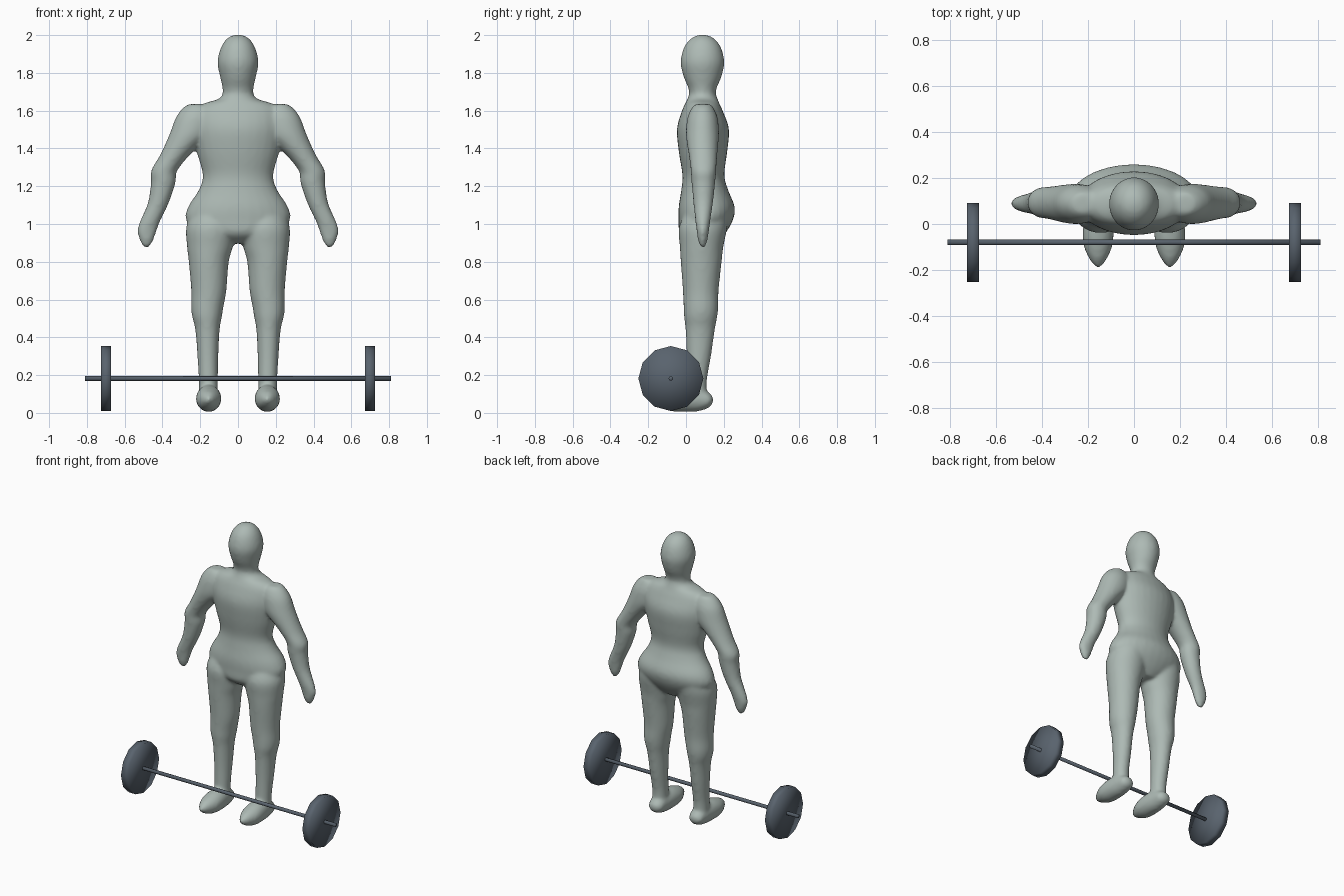
import bpy, bmesh, math
from mathutils import Vector

cube = bpy.data.objects.get("Cube")
if cube:
    bpy.data.objects.remove(cube)


def material(name, rgb):
    m = bpy.data.materials.new(name)
    m.use_nodes = True
    m.diffuse_color = (*rgb, 1)
    m.node_tree.nodes["Principled BSDF"].inputs["Base Color"].default_value = (*rgb, 1)
    return m


SKIN = material("pale grey green", (0.42, 0.49, 0.46))
STEEL = material("dark slate", (0.10, 0.125, 0.155))


def spline(rows, steps=4):
    """Smoothly interpolate rows of section values."""
    out = []
    for i in range(len(rows) - 1):
        p = [Vector(rows[max(0, min(len(rows) - 1, i + k))]) for k in (-1, 0, 1, 2)]
        for s in range(steps):
            t = s / steps
            out.append(0.5 * (2 * p[1] + (p[2] - p[0]) * t
                              + (2 * p[0] - 5 * p[1] + 4 * p[2] - p[3]) * t ** 2
                              + (3 * p[1] - p[0] - 3 * p[2] + p[3]) * t ** 3))
    return out + [Vector(rows[-1])]


def loft(bm, rows, place, sides=28):
    """Closed tube; rows are (along, u_min, u_max, v_min, v_max)."""
    rings = []
    for a, u0, u1, v0, v1 in spline(rows):
        ring = []
        for k in range(sides):
            ang = math.tau * k / sides
            u = (u0 + u1) / 2 + (u1 - u0) / 2 * math.cos(ang)
            v = (v0 + v1) / 2 + (v1 - v0) / 2 * math.sin(ang)
            ring.append(bm.verts.new(place(a, u, v)))
        rings.append(ring)
    faces = [bm.faces.new(rings[0]), bm.faces.new(rings[-1])]
    for lo, hi in zip(rings, rings[1:]):
        for k in range(sides):
            n = (k + 1) % sides
            faces.append(bm.faces.new((lo[k], lo[n], hi[n], hi[k])))
    bmesh.ops.recalc_face_normals(bm, faces=faces)


# Sections, running downward: z, x range, y range
HEAD = [(2.0, -.012, .012, .075, .1), (1.985, -.05, .05, .035, .14),
        (1.94, -.085, .085, -.005, .18), (1.86, -.106, .106, -.026, .2),
        (1.78, -.092, .092, -.01, .185), (1.7, -.077, .077, .02, .155),
        (1.6, -.085, .085, .01, .17)]
TORSO = [(1.7, -.07, .07, .025, .15), (1.66, -.1, .1, .01, .165),
         (1.635, -.18, .18, -.002, .175), (1.59, -.225, .225, -.022, .195),
         (1.5, -.235, .235, -.045, .225), (1.38, -.215, .215, -.035, .215),
         (1.26, -.184, .184, -.016, .2), (1.18, -.205, .205, -.022, .22),
         (1.09, -.262, .262, -.036, .255), (1.02, -.272, .272, -.036, .245),
         (.95, -.2, .2, -.03, .205), (.9, -.07, .07, .03, .16)]
ARM = [(1.632, .19, .26, .05, .13), (1.61, .14, .293, .03, .145),
       (1.56, .13, .328, .01, .165), (1.48, .15, .358, .002, .172),
       (1.41, .215, .388, .01, .167), (1.35, .273, .418, .02, .162),
       (1.28, .326, .458, .028, .157), (1.22, .333, .458, .032, .152),
       (1.11, .37, .475, .042, .14), (1.01, .417, .518, .053, .125),
       (.96, .434, .531, .06, .118), (.91, .452, .516, .067, .11),
       (.88, .47, .5, .078, .1)]
LEG = [(1.06, .05, .24, .0, .22), (.98, .015, .272, -.035, .215),
       (.88, .03, .267, -.03, .195), (.8, .052, .258, -.025, .186),
       (.65, .064, .245, -.014, .17), (.56, .08, .245, -.01, .168),
       (.51, .088, .24, -.008, .163), (.44, .1, .223, .0, .15),
       (.3, .107, .212, .006, .13), (.17, .11, .205, .005, .108),
       (.06, .11, .205, .0, .11)]
# Foot, heel to toe: y, x range, z range
FOOT = [(.142, .14, .17, .055, .085), (.12, .11, .2, .03, .105),
        (.06, .1, .21, .01, .14), (-.02, .091, .219, .008, .145),
        (-.09, .095, .217, .014, .13), (-.15, .12, .192, .035, .108),
        (-.187, .148, .164, .06, .08)]


# Body: lofted parts fused into one smooth skin
bm = bmesh.new()
loft(bm, HEAD, lambda z, x, y: (x, y, z))
loft(bm, TORSO, lambda z, x, y: (x, y, z))
for side in (-1, 1):
    for limb in (ARM, LEG):
        loft(bm, limb, lambda z, x, y: (side * x, y, z))
    loft(bm, FOOT, lambda y, x, z: (side * x, y, z))
mesh = bpy.data.meshes.new("body")
bm.to_mesh(mesh)
bm.free()
mesh.materials.append(SKIN)
body = bpy.data.objects.new("body", mesh)
bpy.context.collection.objects.link(body)
fuse = body.modifiers.new("fuse", 'REMESH')
fuse.mode = 'VOXEL'
fuse.voxel_size = 0.011
fuse.use_smooth_shade = True
soften = body.modifiers.new("soften", 'SMOOTH')
soften.factor = 0.5
soften.iterations = 9
refill = body.modifiers.new("refill", 'DISPLACE')
refill.mid_level = 0
refill.strength = 0.003


# Barbell
def rod(name, x, length, radius, sides):
    bpy.ops.mesh.primitive_cylinder_add(
        vertices=sides, radius=radius, depth=length, end_fill_type='TRIFAN',
        location=(x, -.08, .182), rotation=(0, math.pi / 2, 0))
    ob = bpy.context.object
    ob.name = name
    ob.data.materials.append(STEEL)
    bpy.ops.object.shade_smooth()
    return ob


rod("bar", 0, 1.62, .012, 12)
for name, side in (("right_plate", -1), ("left_plate", 1)):
    rod(name, side * .698, .053, .172, 12)
